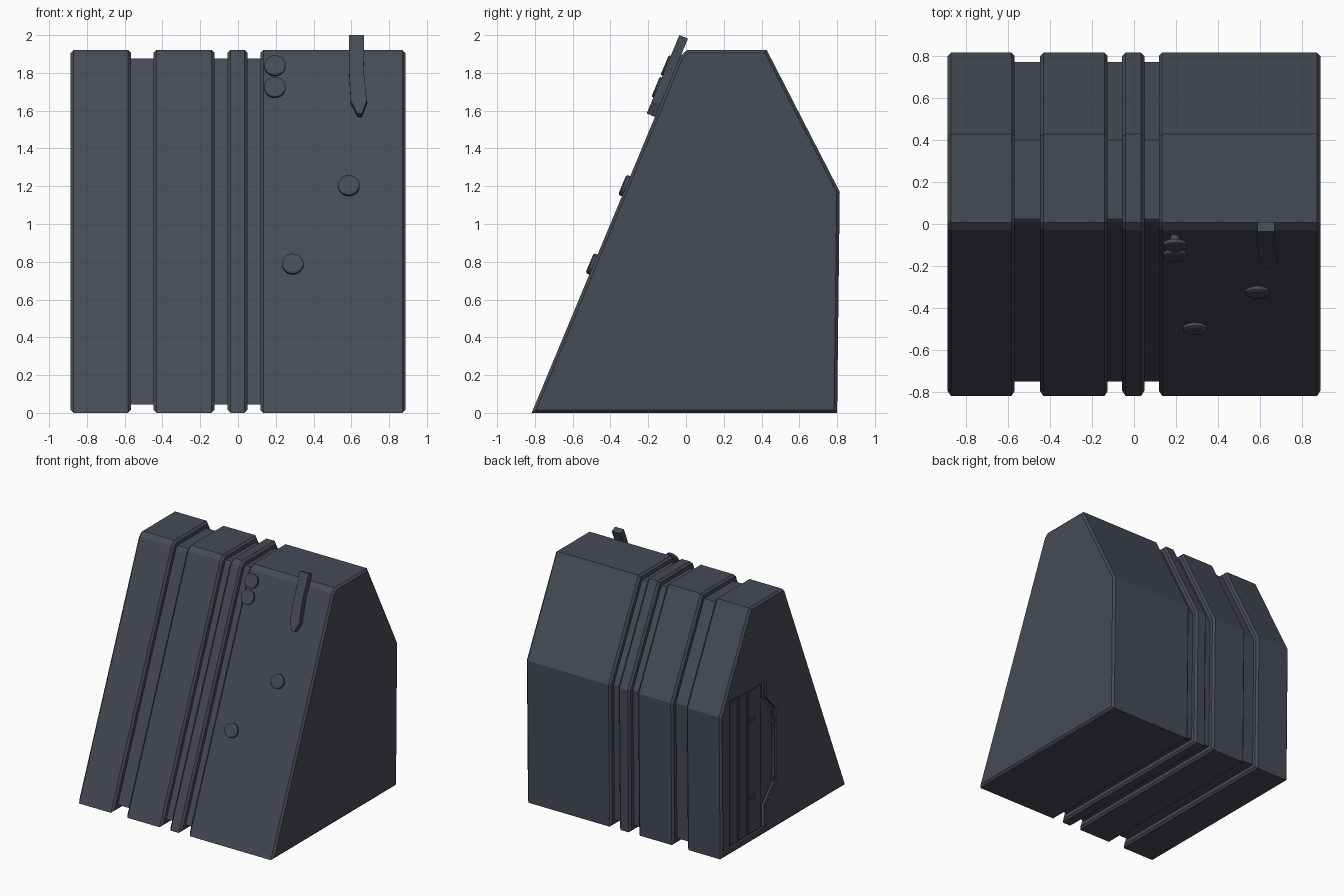
import bpy
import bmesh
import math
from mathutils import Vector, Matrix

if "Cube" in bpy.data.objects:
    bpy.data.objects.remove(bpy.data.objects["Cube"], do_unlink=True)

# One slate colour for everything
slate = bpy.data.materials.new("slate_grey")
slate.use_nodes = True
COLOUR = (0.062, 0.070, 0.090, 1)
slate.diffuse_color = COLOUR
slate.node_tree.nodes["Principled BSDF"].inputs["Base Color"].default_value = COLOUR

# Side outline of the casing as (y, z), counter-clockwise
PROFILE = [(-0.817, 0), (0.80, 0), (0.814, 1.17), (0.427, 1.922), (0.008, 1.922), (-0.03, 1.89)]
CHAMFER = 0.016
SIDE = 0.886


def inset(points, d):
    """Move every side of a convex outline inwards by d."""
    result = []
    n = len(points)
    for i in range(n):
        a, b, c = (Vector(points[(i + k) % n]) for k in (-1, 0, 1))
        e1, e2 = (b - a).normalized(), (c - b).normalized()
        n1, n2 = Vector((-e1.y, e1.x)), Vector((-e2.y, e2.x))
        result.append(b + (n1 + n2) * d / (1 + n1.dot(n2)))
    return result


def loft(name, rings, matrix=None):
    """Skin a row of matching rings and cap both ends."""
    bm = bmesh.new()
    loops = [[bm.verts.new(p) for p in ring] for ring in rings]
    n = len(loops[0])
    for r1, r2 in zip(loops, loops[1:]):
        for i in range(n):
            j = (i + 1) % n
            bm.faces.new((r1[i], r1[j], r2[j], r2[i]))
    bm.faces.new(loops[0])
    bm.faces.new(loops[-1])
    bmesh.ops.recalc_face_normals(bm, faces=bm.faces)
    if matrix:
        bm.transform(matrix)
    mesh = bpy.data.meshes.new(name)
    bm.to_mesh(mesh)
    bm.free()
    mesh.materials.append(slate)
    obj = bpy.data.objects.new(name, mesh)
    bpy.context.collection.objects.link(obj)
    return obj


def casing(name, stations):
    """Extrude the side outline along x; stations are (x, inset)."""
    return loft(name, [[(x, p[0], p[1]) for p in inset(PROFILE, d)] for x, d in stations])


def side_plate(name, outline, x0, x1):
    return loft(name, [[(x, y, z) for y, z in outline] for x in (x0, x1)])


def rect(y0, y1, z0, z1):
    return [(y0, z0), (y1, z0), (y1, z1), (y0, z1)]


# Recessed core and four raised bands
casing("core", [(-0.75, 0.045), (0.75, 0.045)])
bands = {}
for name, x0, x1 in [("left_over_band", -SIDE, -0.567), ("wide_band", -0.447, -0.125),
                     ("narrow_band", -0.056, 0.05), ("main_band", 0.118, SIDE)]:
    bands[name] = casing(name, [(x0, CHAMFER), (x0 + CHAMFER, 0), (x1 - CHAMFER, 0), (x1, CHAMFER)])
end_band = bands["left_over_band"]
end_band.name = "end_band"

# Shallow service recess in the end band
PIPE = [(0.25, 0.06), (0.25, 0.24), (0.12, 0.38), (0.12, 0.98), (0.25, 1.12), (0.25, 1.25)]
FLOOR = -SIDE + 0.018
cutter = side_plate("recess_cutter", [(0.70, 0.05)] + [(0.70, 1.26)]
                    + [(y - 0.02, z) for y, z in reversed(PIPE)], -1, FLOOR)
cutter.hide_render = True
cut = end_band.modifiers.new("recess", 'BOOLEAN')
cut.operation = 'DIFFERENCE'
cut.solver = 'EXACT'
cut.object = cutter
bpy.context.view_layer.objects.active = end_band
bpy.ops.object.modifier_apply(modifier=cut.name)
bpy.data.objects.remove(cutter, do_unlink=True)

# Hatch strips, latches and pipe clips inside the recess
for i, (y0, y1) in enumerate([(0.58, 0.68), (0.46, 0.565), (0.28, 0.445)]):
    side_plate(f"hatch_strip_{i + 1}", rect(y0, y1, 0.07, 1.24), FLOOR - 0.009, FLOOR + 0.005)
for label, z in (("lower", 0.36), ("upper", 1.0)):
    side_plate(f"{label}_latch", rect(0.37, 0.43, z - 0.015, z + 0.015), -SIDE, FLOOR)
for label, z in (("lower", 0.41), ("upper", 0.89)):
    side_plate(f"{label}_pipe_clip", rect(0.104, 0.14, z - 0.015, z + 0.015), -SIDE, FLOOR)

# Bent pipe along the edge of the recess
curve = bpy.data.curves.new("edge_pipe", 'CURVE')
curve.dimensions = '3D'
curve.bevel_depth = 0.011
curve.bevel_resolution = 2
curve.use_fill_caps = True
spline = curve.splines.new('POLY')
spline.points.add(len(PIPE) - 1)
for point, (y, z) in zip(spline.points, PIPE):
    point.co = (FLOOR - 0.006, y, z, 1)
curve.materials.append(slate)
bpy.context.collection.objects.link(bpy.data.objects.new("edge_pipe", curve))

# Frame lying on the sloping front: local x across, y up the slope, z outwards
foot, brow = Vector((0, *PROFILE[0])), Vector((0, *PROFILE[-1]))
up = (brow - foot).normalized()
out = Vector((1, 0, 0)).cross(up)


def on_front(x, z):
    origin = foot + up * (z / up.z) + Vector((x, 0, 0))
    m = Matrix((Vector((1, 0, 0)), up, out)).transposed().to_4x4()
    return Matrix.Translation(origin) @ m


def disc(name, x, z, stations, sides=32):
    """Turned part on the front; stations are (radius, height)."""
    angles = [math.tau * i / sides for i in range(sides)]
    loft(name, [[(r * math.cos(a), r * math.sin(a), h) for a in angles] for r, h in stations],
         on_front(x, z))


# Two flat studs
for i, (x, z) in enumerate([(0.587, 1.20), (0.29, 0.785)]):
    disc(f"stud_{i + 1}", x, z, [(0.057, -0.01), (0.057, 0.016), (0.047, 0.022)])

# Two buttons standing on stems
for i, z in enumerate((1.82, 1.705)):
    disc(f"button_{i + 1}", 0.195, z,
         [(0.022, -0.01), (0.022, 0.036), (0.057, 0.036), (0.057, 0.054), (0.05, 0.058)])

# Pointed lever reaching above the top
half = [(0.632, 0), (0.656, 0), (0.682, 0.075), (0.665, 0.25),
        (0.668, 0.45), (0.588, 0.45), (0.588, 0.25), (0.597, 0.075)]
loft("lever", [[(x, v, h) for x, v in half] for h in (-0.002, 0.047)], on_front(0, 1.567))
